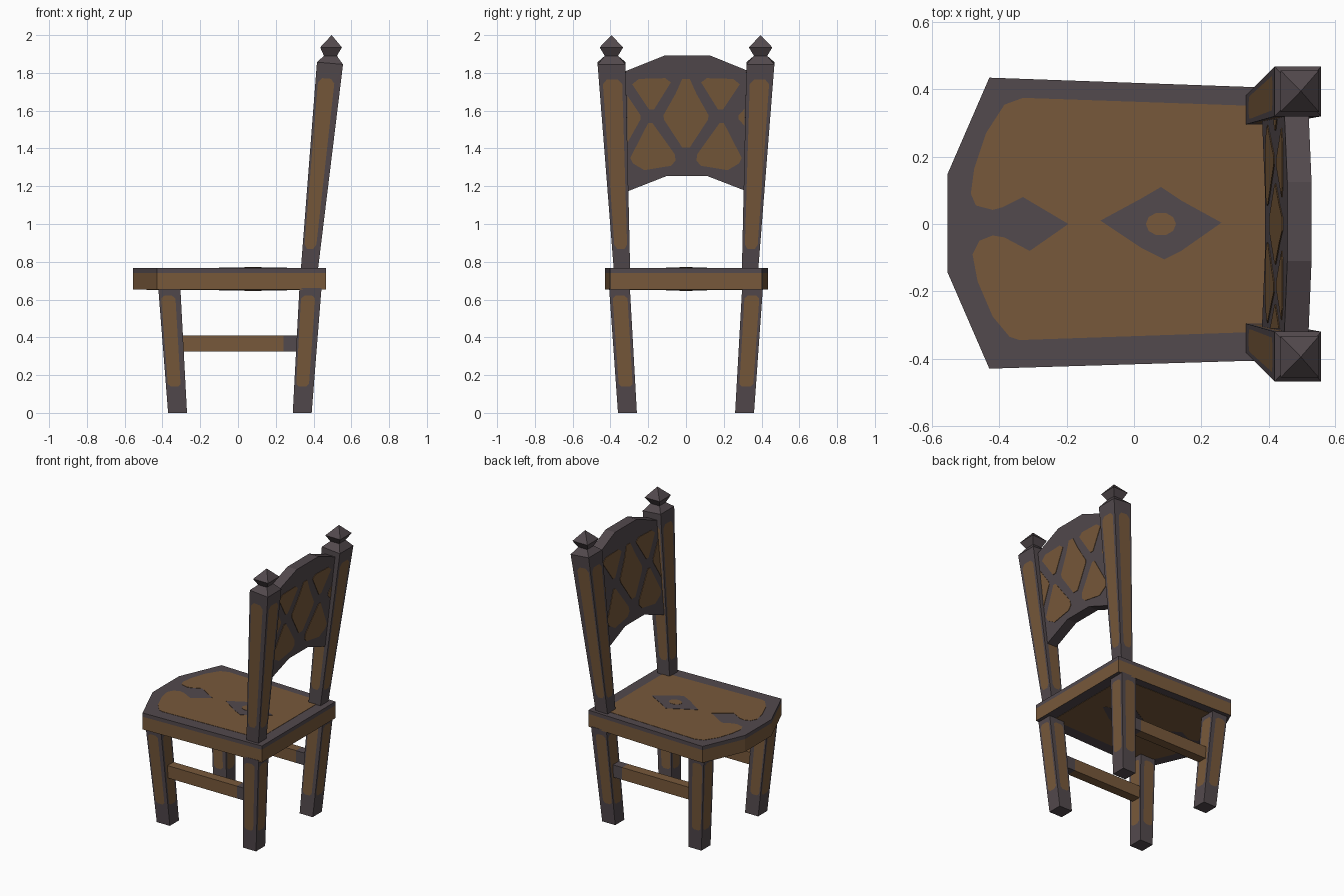
import bpy, bmesh, math
from mathutils import Vector

if "Cube" in bpy.data.objects:
    bpy.data.objects.remove(bpy.data.objects["Cube"])


def material(name, rgb):
    m = bpy.data.materials.new(name)
    m.diffuse_color = (*rgb, 1)
    m.use_nodes = True
    m.node_tree.nodes["Principled BSDF"].inputs["Base Color"].default_value = m.diffuse_color
    return m


DARK = material("dark grey wood", (0.085, 0.067, 0.074))
BROWN = material("brown wood", (0.185, 0.099, 0.043))


def finish(name, bm):
    bmesh.ops.recalc_face_normals(bm, faces=bm.faces)
    me = bpy.data.meshes.new(name)
    bm.to_mesh(me)
    bm.free()
    me.materials.append(DARK)
    me.materials.append(BROWN)
    ob = bpy.data.objects.new(name, me)
    bpy.context.collection.objects.link(ob)
    return ob


def stack(name, outline, place, levels, mats):
    """Extrude a 2D outline through levels; mats gives one index per band, then for the caps."""
    bm = bmesh.new()
    rings = [[bm.verts.new(place(a, b, h)) for a, b in outline] for h in levels]
    n = len(outline)
    for k in range(len(levels) - 1):
        for i in range(n):
            j = (i + 1) % n
            f = bm.faces.new((rings[k][i], rings[k][j], rings[k + 1][j], rings[k + 1][i]))
            f.material_index = mats[k]
    for ring in (rings[0], rings[-1]):
        bm.faces.new(ring).material_index = mats[-1]
    return finish(name, bm)


def ring(x0, x1, y0, y1, z, s, tilt=0.0):
    """Rectangle of four corners; s mirrors it in y."""
    return [Vector((x0, s * y0, z + tilt)), Vector((x1, s * y0, z - tilt)),
            Vector((x1, s * y1, z - tilt)), Vector((x0, s * y1, z + tilt))]


def inlaid_post(name, low, high, v0, v1, tip=()):
    """Tapered square post with a chamfered brown inlay on each side and an optional finial."""
    bm = bmesh.new()
    lo = [bm.verts.new(p) for p in low]
    hi = [bm.verts.new(p) for p in high]
    bm.faces.new(lo)
    spans = [(0.10, 0.75), (0.14, 0.86), (0.25, 0.90), (0.14, 0.86)]
    for i, (u0, u1) in enumerate(spans):
        j = (i + 1) % 4
        cu, cv = 0.15, 0.022

        def P(u, v):
            return bm.verts.new(low[i].lerp(low[j], u).lerp(high[i].lerp(high[j], u), v))
        o = [P(u0 + cu, v0), P(u1 - cu, v0), P(u1, v0 + cv), P(u1, v1 - cv),
             P(u1 - cu, v1), P(u0 + cu, v1), P(u0, v1 - cv), P(u0, v0 + cv)]
        bm.faces.new(o).material_index = 1
        c = [lo[i], lo[j], hi[j], hi[i]]
        for k in range(4):
            a, b = o[2 * k], o[2 * k + 1]
            bm.faces.new((c[k], c[(k + 1) % 4], b, a))
            bm.faces.new((c[(k + 1) % 4], o[(2 * k + 2) % 8], b))
    prev = hi
    for r in tip:
        if len(r) == 4:
            cur = [bm.verts.new(p) for p in r]
            for i in range(4):
                j = (i + 1) % 4
                bm.faces.new((prev[i], prev[j], cur[j], cur[i]))
            prev = cur
        else:
            apex = bm.verts.new(r[0])
            for i in range(4):
                bm.faces.new((prev[i], prev[(i + 1) % 4], apex))
    if not tip:
        bm.faces.new(hi)
    return finish(name, bm)


# Legs, stretchers and back posts, mirrored in y
for s, side in ((-1, "right"), (1, "left")):
    inlaid_post("front_leg_" + side, ring(-0.37, -0.27, 0.26, 0.36, 0, s),
                ring(-0.422, -0.305, 0.297, 0.407, 0.66, s), 0.21, 0.94)
    inlaid_post("back_leg_" + side, ring(0.29, 0.39, 0.26, 0.36, 0, s),
                ring(0.325, 0.442, 0.297, 0.407, 0.66, s), 0.21, 0.94)
    finial = [ring(0.455, 0.523, 0.36, 0.43, 1.89, s),
              ring(0.435, 0.55, 0.333, 0.457, 1.935, s),
              [Vector((0.496, s * 0.395, 2.0))]]
    inlaid_post("back_post_" + side, ring(0.333, 0.424, 0.296, 0.383, 0.765, s),
                ring(0.418, 0.556, 0.32, 0.468, 1.851, s, 0.006), 0.095, 0.925, finial)
    rect = [(s * 0.29, 0.325), (s * 0.355, 0.325), (s * 0.355, 0.41), (s * 0.29, 0.41)]
    stack("stretcher_" + side, rect, lambda a, b, h: (h, a, b),
          (-0.31, 0.24, 0.33), (1, 0, 0))

# Seat slab: brown edge with a dark rim on top
flat = lambda a, b, h: (a, b, h)
seat = [(-0.555, 0.147), (-0.43, 0.435), (0.465, 0.403),
        (0.465, -0.403), (-0.43, -0.43), (-0.555, -0.142)]
stack("seat", seat, flat, (0.652, 0.74, 0.766), (1, 0, 0))

# Seat inlays, on the top and the underside
field = [(0.39, 0.35), (-0.33, 0.375), (-0.385, 0.355), (-0.44, 0.27), (-0.475, 0.165),
         (-0.485, 0.09), (-0.47, 0.055), (-0.42, 0.042), (-0.39, 0.05), (-0.33, 0.08),
         (-0.195, 0.0), (-0.31, -0.08), (-0.385, -0.04), (-0.42, -0.034), (-0.46, -0.05),
         (-0.48, -0.09), (-0.465, -0.17), (-0.42, -0.275), (-0.37, -0.335),
         (-0.34, -0.345), (0.39, -0.32)]
diamond = [(-0.10, 0.01), (0.02, 0.075), (0.08, 0.11), (0.14, 0.07), (0.26, 0.004),
           (0.14, -0.08), (0.09, -0.105), (0.02, -0.07)]
spot = [(0.08 + 0.045 * math.cos(t * math.pi / 5), 0.035 * math.sin(t * math.pi / 5))
        for t in range(10)]
for z, d, where in ((0.766, 1, "top"), (0.652, -1, "under")):
    for k, (part, shape, mat) in enumerate((("field", field, 1), ("diamond", diamond, 0),
                                            ("spot", spot, 1))):
        stack(f"seat_{part}_{where}", shape, flat,
              (z - d * 0.002, z + d * 0.002 * (k + 1)), (mat, mat))

# Backrest board, leaning with the posts
lean = lambda a, b, h: (h + 0.105 * (b - 1.895), a, b)
FRONT, BACK = 0.456, 0.528
board = [(-0.33, 1.805), (-0.11, 1.893), (0.125, 1.893), (0.33, 1.81),
         (0.33, 1.17), (0.11, 1.255), (-0.10, 1.255), (-0.33, 1.165)]
stack("backrest", board, lean, (FRONT, BACK), (0, 0))

# Backrest lattice inlays, on both faces
upper = [(0.08, 1.75), (0.11, 1.772), (0.25, 1.768), (0.285, 1.74), (0.195, 1.605), (0.17, 1.605)]
lower = [(0.178, 1.535), (0.20, 1.535), (0.295, 1.35), (0.28, 1.32), (0.22, 1.285),
         (0.08, 1.308), (0.055, 1.335), (0.06, 1.37)]
flip = lambda pts: [(-a, b) for a, b in pts]
inlays = {
    "centre": [(-0.02, 1.768), (0.02, 1.768), (0.055, 1.69), (0.12, 1.575), (0.115, 1.55),
               (0.02, 1.405), (-0.02, 1.405), (-0.115, 1.55), (-0.12, 1.575), (-0.055, 1.69)],
    "upper_left": upper, "upper_right": flip(upper),
    "lower_left": lower, "lower_right": flip(lower),
    "edge_right": [(-0.31, 1.68), (-0.24, 1.575), (-0.24, 1.555), (-0.31, 1.43)],
    "edge_left": [(0.31, 1.61), (0.278, 1.575), (0.278, 1.555), (0.31, 1.52)],
}
for x, d, where in ((FRONT, -1, "front"), (BACK, 1, "back")):
    for part, shape in inlays.items():
        stack(f"backrest_inlay_{part}_{where}", shape, lean,
              (x - d * 0.002, x + d * 0.003), (1, 1))
